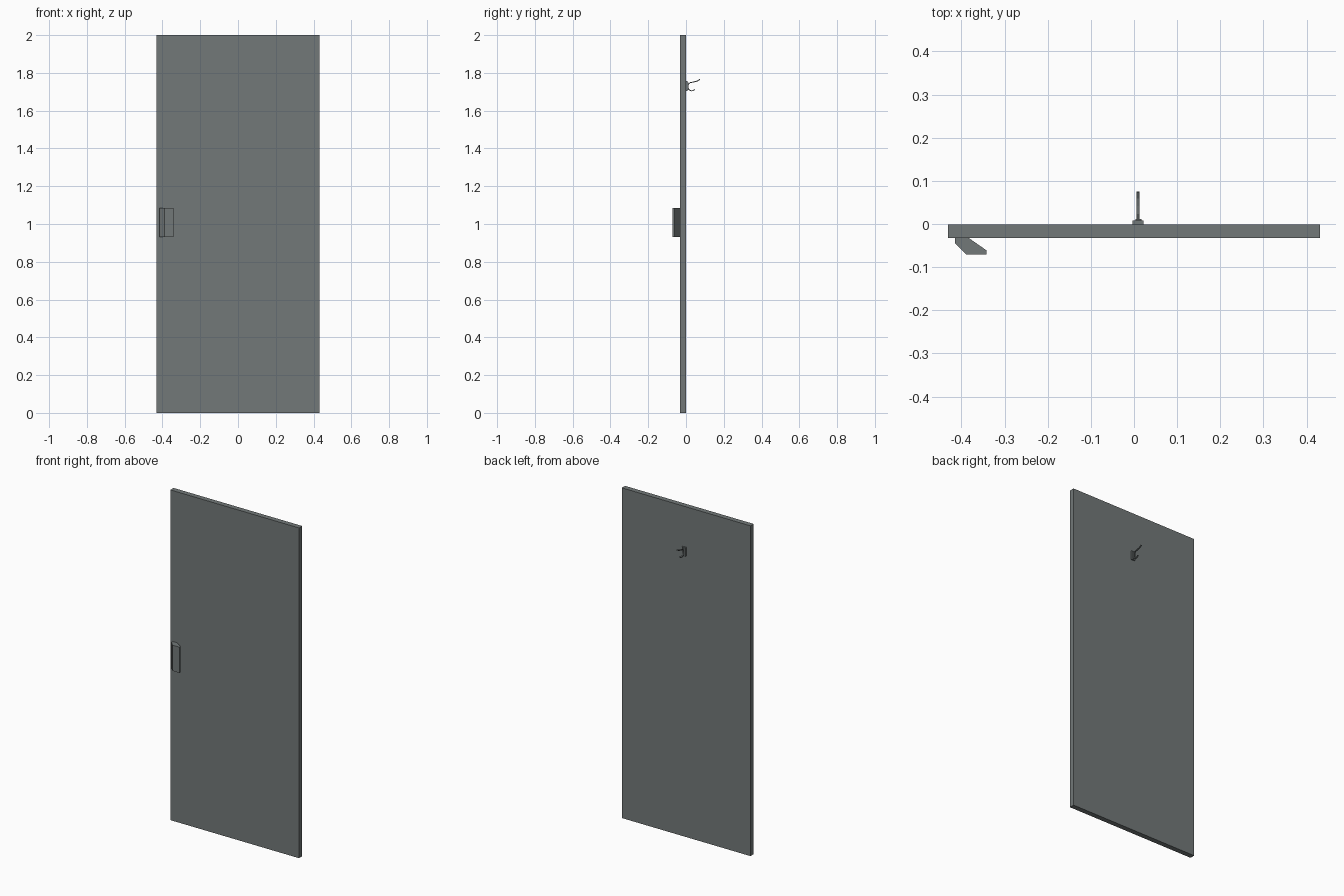
import bpy, bmesh
from mathutils import Vector

if "Cube" in bpy.data.objects:
    bpy.data.objects.remove(bpy.data.objects["Cube"])


def material(name, rgb):
    m = bpy.data.materials.new(name)
    m.diffuse_color = (*rgb, 1)
    m.use_nodes = True
    m.node_tree.nodes["Principled BSDF"].inputs["Base Color"].default_value = m.diffuse_color
    return m


door_grey = material("door grey", (0.17, 0.19, 0.19))


def prism(name, profile, axis, lo, hi, mat):
    """Extrude a closed 2D profile along x (profile is y,z) or z (profile is x,y)."""
    def at(p, t):
        return (t, p[0], p[1]) if axis == "x" else (p[0], p[1], t)
    bm = bmesh.new()
    face = bm.faces.new([bm.verts.new(at(p, lo)) for p in profile])
    out = bmesh.ops.extrude_face_region(bm, geom=[face])
    step = Vector(at((0, 0), hi - lo))
    bmesh.ops.translate(bm, vec=step,
                        verts=[v for v in out["geom"] if isinstance(v, bmesh.types.BMVert)])
    bmesh.ops.recalc_face_normals(bm, faces=bm.faces)
    mesh = bpy.data.meshes.new(name)
    bm.to_mesh(mesh)
    bm.free()
    mesh.materials.append(mat)
    ob = bpy.data.objects.new(name, mesh)
    bpy.context.collection.objects.link(ob)
    return ob


def rect(a0, a1, b0, b1):
    return [(a0, b0), (a1, b0), (a1, b1), (a0, b1)]


def ribbon(path, thickness):
    """Closed outline of constant thickness around an open 2D path."""
    pts = [Vector(p) for p in path]
    left, right = [], []
    for i, p in enumerate(pts):
        d = (pts[min(i + 1, len(pts) - 1)] - pts[max(i - 1, 0)]).normalized()
        n = Vector((-d.y, d.x)) * thickness / 2
        left.append(tuple(p + n))
        right.append(tuple(p - n))
    return left + right[::-1]


# Door slab
prism("door_panel", rect(-0.431, 0.431, -0.032, -0.001), "z", 0, 2, door_grey)

# Angled pull handle on the front
handle = [(-0.415, -0.031), (-0.415, -0.045), (-0.389, -0.071),
          (-0.342, -0.071), (-0.342, -0.061), (-0.385, -0.031)]
prism("pull_handle", handle, "z", 0.93, 1.086, door_grey)

# Coat hook on the back: plate, raised block and double-pronged strip
prism("hook_plate", rect(-0.002, 0.008, 1.703, 1.756), "x", -0.003, 0.022, door_grey)
prism("hook_block", rect(0.007, 0.012, 1.71, 1.75), "x", 0.003, 0.017, door_grey)
prong = [(0.074, 1.766), (0.06, 1.757), (0.042, 1.752), (0.024, 1.749),
         (0.014, 1.743), (0.011, 1.732), (0.012, 1.719), (0.018, 1.709),
         (0.028, 1.705), (0.038, 1.706), (0.046, 1.713)]
prism("hook_prongs", ribbon(prong, 0.005), "x", 0.006, 0.013, door_grey)
